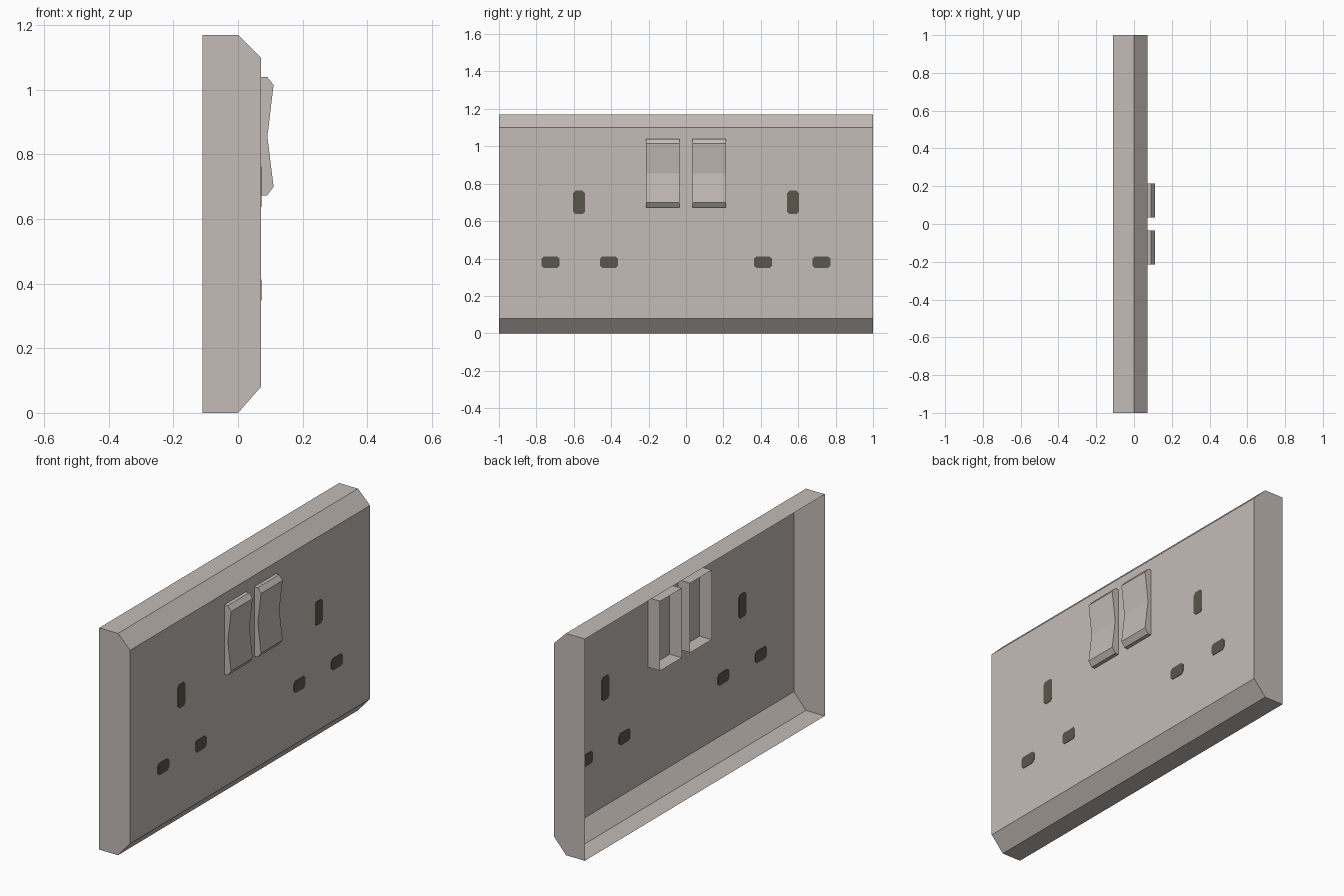
import bpy
import bmesh

if "Cube" in bpy.data.objects:
    bpy.data.objects.remove(bpy.data.objects["Cube"])


def material(name, rgb):
    m = bpy.data.materials.new(name)
    m.diffuse_color = (*rgb, 1.0)
    m.use_nodes = True
    m.node_tree.nodes["Principled BSDF"].inputs["Base Color"].default_value = m.diffuse_color
    return m


CREAM = material("warm_grey_plastic", (0.55, 0.50, 0.47))
DARK = material("dark_slot", (0.10, 0.092, 0.07))


def finish(name, bm, mat):
    me = bpy.data.meshes.new(name)
    bm.to_mesh(me)
    bm.free()
    me.materials.append(mat)
    ob = bpy.data.objects.new(name, me)
    bpy.context.collection.objects.link(ob)
    return ob


def open_shell(name, profile, y0, y1, mat):
    """Sweep an (x, z) profile along y, cap both ends, leave the back open."""
    bm = bmesh.new()
    a = [bm.verts.new((x, y0, z)) for x, z in profile]
    b = [bm.verts.new((x, y1, z)) for x, z in profile]
    for i in range(len(profile) - 1):
        bm.faces.new((a[i], a[i + 1], b[i + 1], b[i]))
    bm.faces.new(a[::-1])
    bm.faces.new(b)
    # profile runs bottom to top round the front; make the faces point outward
    bmesh.ops.recalc_face_normals(bm, faces=bm.faces)
    front = max(bm.faces, key=lambda f: f.calc_center_median().x)
    if front.normal.x < 0:
        bmesh.ops.reverse_faces(bm, faces=bm.faces)
    return finish(name, bm, mat)


def slot(name, y, z, w, h):
    """Thin dark plate with clipped corners, showing on both sides of the faceplate."""
    c, x0, t = 0.013, 0.0705, 0.002
    p = [(w - c, -h), (w, c - h), (w, h - c), (w - c, h),
         (c - w, h), (-w, h - c), (-w, c - h), (c - w, -h)]
    bm = bmesh.new()
    back = bm.faces.new([bm.verts.new((x0 - t, y + u, z + v)) for u, v in p])
    ext = bmesh.ops.extrude_face_region(bm, geom=[back], use_keep_orig=True)
    verts = [v for v in ext["geom"] if isinstance(v, bmesh.types.BMVert)]
    bmesh.ops.translate(bm, verts=verts, vec=(2 * t, 0, 0))
    bmesh.ops.recalc_face_normals(bm, faces=bm.faces)
    return finish(name, bm, DARK)


# Faceplate: hollow shell with chamfered top and bottom front edges
open_shell("faceplate", [(-0.11, 0), (0, 0), (0.0705, 0.08), (0.0705, 1.10),
                         (0, 1.17), (-0.11, 1.17)], -1, 1, CREAM)

# Rocker profile, reaching through the plate, hollow at the back
rocker = [(0, 0.673), (0.09, 0.673), (0.11, 0.70), (0.091, 0.855),
          (0.11, 1.015), (0.09, 1.04), (0, 1.04)]

for side, s in (("left", -1), ("right", 1)):
    y0, y1 = sorted((s * 0.035, s * 0.215))
    open_shell(f"rocker_switch_{side}", rocker, y0, y1, CREAM)
    # Three pin slots per socket
    slot(f"earth_slot_{side}", s * 0.572, 0.70, 0.032, 0.063)
    slot(f"inner_pin_slot_{side}", s * 0.412, 0.38, 0.048, 0.032)
    slot(f"outer_pin_slot_{side}", s * 0.724, 0.38, 0.048, 0.032)
